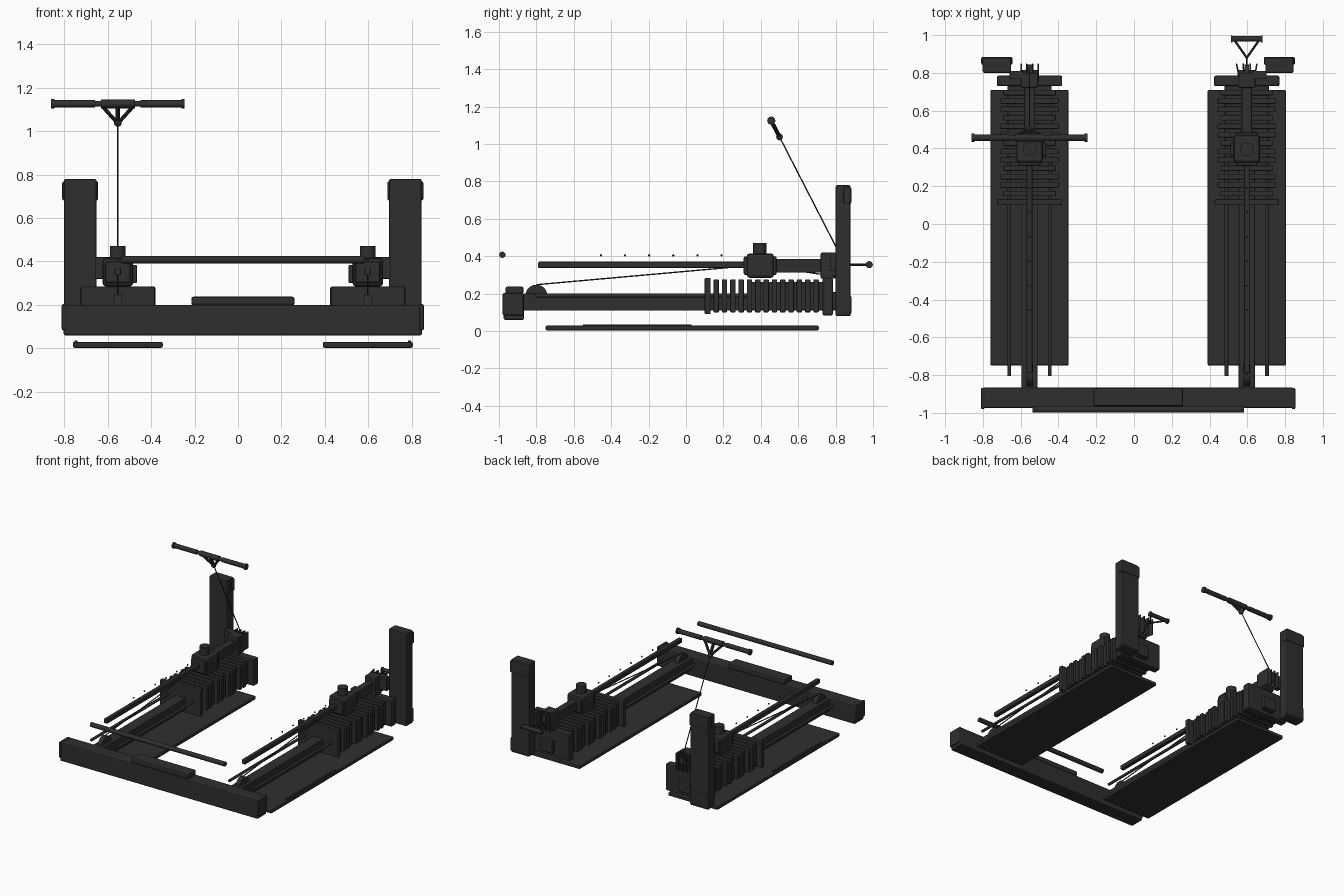
import bpy, math
from mathutils import Vector

cube = bpy.data.objects.get("Cube")
if cube:
    bpy.data.objects.remove(cube, do_unlink=True)

mat = bpy.data.materials.new("charcoal")
mat.use_nodes = True
COL = (0.028, 0.028, 0.028, 1)
mat.diffuse_color = COL
bsdf = mat.node_tree.nodes["Principled BSDF"]
bsdf.inputs["Base Color"].default_value = COL
bsdf.inputs["Roughness"].default_value = 0.6


def finish(ob, name, bevel=0.0, smooth=False):
    ob.name = name
    ob.data.materials.append(mat)
    if smooth:
        bpy.ops.object.shade_smooth_by_angle(angle=math.radians(35))
    if bevel:
        m = ob.modifiers.new("soft_edges", "BEVEL")
        m.width, m.segments = bevel, 2
    return ob


def box(name, x, y, z, bevel=0.0):
    """Box from (min, max) pairs."""
    bpy.ops.mesh.primitive_cube_add(size=1, location=[sum(p) / 2 for p in (x, y, z)])
    ob = bpy.context.object
    ob.scale = [abs(p[1] - p[0]) for p in (x, y, z)]
    bpy.ops.object.transform_apply(location=False, rotation=False, scale=True)
    return finish(ob, name, bevel)


def rod(name, a, b, r, sides=16):
    """Cylinder between two points."""
    a, b = Vector(a), Vector(b)
    bpy.ops.mesh.primitive_cylinder_add(vertices=sides, radius=r, depth=(b - a).length,
                                        location=(a + b) / 2)
    ob = bpy.context.object
    ob.rotation_euler = (b - a).to_track_quat("Z", "Y").to_euler()
    return finish(ob, name, 0, True)


def ball(name, p, r):
    bpy.ops.mesh.primitive_uv_sphere_add(segments=12, ring_count=8, radius=r, location=p)
    return finish(bpy.context.object, name, 0, True)


MID = 0.022      # symmetry plane of the frame
SPAN = 0.575     # distance from it to each track


def unit(side, s):
    cx = MID + s * SPAN

    def X(a, b):  # local (outboard positive) range to world
        return tuple(sorted((cx + s * a, cx + s * b)))

    # floor mat
    box(side + "_mat", X(-0.207, 0.207), (-0.75, 0.71), (0.003, 0.03), 0.008)
    box(side + "_mat_strip", X(0.185, 0.199), (-0.55, 0.03), (0.03, 0.036))

    # rails
    box(side + "_lower_rail", X(-0.043, 0.043), (-0.87, 0.80), (0.11, 0.20), 0.004)
    for i, lx in enumerate((-0.107, 0.107)):
        rod(f"{side}_guide_rod_{i}", (cx + lx, -0.805, 0.19), (cx + lx, 0.75, 0.19), 0.01)
    box(side + "_upper_rail", X(-0.015, 0.015), (-0.79, 0.76), (0.337, 0.371), 0.006)
    for i in range(6):
        ball(f"{side}_rail_pin_{i}", (cx, -0.455 + i * 0.129, 0.405), 0.006)

    # weight stack
    box(side + "_stack_front_plate", X(-0.17, 0.17), (0.10, 0.132), (0.09, 0.285), 0.006)
    for i in range(13):
        y = 0.147 + i * 0.0445
        w = 0.155 if i % 3 else 0.14
        box(f"{side}_weight_{i}", X(-w, w), (y, y + 0.029), (0.10, 0.276), 0.005)
    box(side + "_stack_core", X(-0.115, 0.115), (0.33, 0.74), (0.115, 0.262))
    box(side + "_stack_end_plate", X(-0.173, 0.173), (0.73, 0.785), (0.083, 0.285), 0.008)
    box(side + "_stack_end_box", X(-0.05, 0.05), (0.785, 0.815), (0.12, 0.21), 0.005)

    # upright post and caps
    box(side + "_post", X(0.098, 0.248), (0.80, 0.88), (0.08, 0.78), 0.008)
    box(side + "_post_cap", X(0.09, 0.256), (0.842, 0.885), (0.68, 0.77), 0.01)
    box(side + "_post_foot", X(0.094, 0.252), (0.842, 0.884), (0.09, 0.19), 0.008)

    # carriage with knob
    box(side + "_carriage", X(-0.07, 0.07), (0.325, 0.47), (0.285, 0.415), 0.015)
    box(side + "_carriage_collar", X(-0.058, 0.058), (0.308, 0.485), (0.30, 0.40), 0.01)
    box(side + "_carriage_ear", X(-0.088, -0.06), (0.36, 0.43), (0.30, 0.385), 0.005)
    rod(side + "_knob", (cx, 0.395, 0.41), (cx, 0.395, 0.472), 0.036, 24)
    rod(side + "_front_pin", (cx, 0.29, 0.355), (cx, 0.33, 0.355), 0.014)

    # rear arm and pulley brackets
    box(side + "_rear_arm", X(-0.027, 0.027), (0.47, 0.78), (0.312, 0.386), 0.006)
    box(side + "_rear_mount", X(-0.045, 0.045), (0.72, 0.80), (0.28, 0.42), 0.008)
    box(side + "_post_bracket", X(0.03, 0.105), (0.77, 0.81), (0.32, 0.42), 0.004)
    for i, lx in enumerate((-0.045, -0.016, 0.016, 0.045)):
        p = box(f"{side}_pulley_cheek_{i}", X(lx - 0.004, lx + 0.004), (0.75, 0.85),
                (0.295, 0.42), 0.003)
        if s > 0:
            p.rotation_euler.z = -lx * 4 * s
    rod(side + "_rear_pulley", (cx - 0.012, 0.80, 0.36), (cx + 0.012, 0.80, 0.36), 0.045, 24)

    # front pulley and stack cable
    rod(side + "_front_pulley", (cx - 0.017, -0.80, 0.19), (cx + 0.017, -0.80, 0.19), 0.058, 32)
    rod(side + "_front_cable", (cx, -0.80, 0.248), (cx, 0.31, 0.347), 0.0035, 8)
    rod(side + "_rear_cable", (cx, 0.60, 0.322), (cx, 0.76, 0.298), 0.0035, 8)
    return cx


right_x = unit("right", -1)
left_x = unit("left", 1)

# front cross frame
box("cross_beam", (-0.802, 0.846), (-0.975, -0.866), (0.06, 0.20), 0.008)
for n, x in (("right", (-0.811, -0.79)), ("left", (0.834, 0.855))):
    box(n + "_beam_cap", x, (-0.98, -0.868), (0.083, 0.204), 0.008)
box("foot_pad", (-0.215, 0.26), (-0.965, -0.868), (0.198, 0.238), 0.01)

# loose straight bar at the front
rod("straight_bar", (-0.537, -0.982, 0.408), (0.583, -0.982, 0.408), 0.017)

# wide raised handle on the right track
hy, hz = 0.456, 1.125
rod("wide_handle_core", (right_x - 0.30, hy, hz), (right_x + 0.30, hy, hz), 0.013)
for s, n in ((-1, "right"), (1, "left")):
    rod(n + "_wide_grip", (right_x + s * 0.105, hy, hz), (right_x + s * 0.295, hy, hz), 0.017)
    rod(n + "_wide_end", (right_x + s * 0.292, hy, hz), (right_x + s * 0.307, hy, hz), 0.022)
    rod(n + "_wide_strut", (right_x + s * 0.07, hy + 0.006, hz - 0.012),
        (right_x, 0.502, 1.035), 0.009, 10)
rod("wide_handle_sleeve", (right_x - 0.078, hy, hz), (right_x + 0.078, hy, hz), 0.02)
rod("wide_handle_stem", (right_x, hy + 0.005, hz - 0.012), (right_x, 0.497, 1.045), 0.011, 10)
ball("wide_handle_eye", (right_x, 0.50, 1.038), 0.018)
rod("pull_cable", (right_x, 0.50, 1.038), (right_x, 0.815, 0.425), 0.0035, 8)

# small triangular handle on the left track
ty, tz = 0.98, 0.355
rod("small_grip", (left_x - 0.075, ty, tz), (left_x + 0.075, ty, tz), 0.015)
for s, n in ((-1, "right"), (1, "left")):
    rod(n + "_small_end", (left_x + s * 0.075, ty, tz), (left_x + s * 0.083, ty, tz), 0.019)
    rod(n + "_small_strut", (left_x + s * 0.07, ty, tz), (left_x, 0.88, tz), 0.006, 8)
rod("small_handle_cable", (left_x, 0.80, tz), (left_x, 0.885, tz), 0.005, 8)
